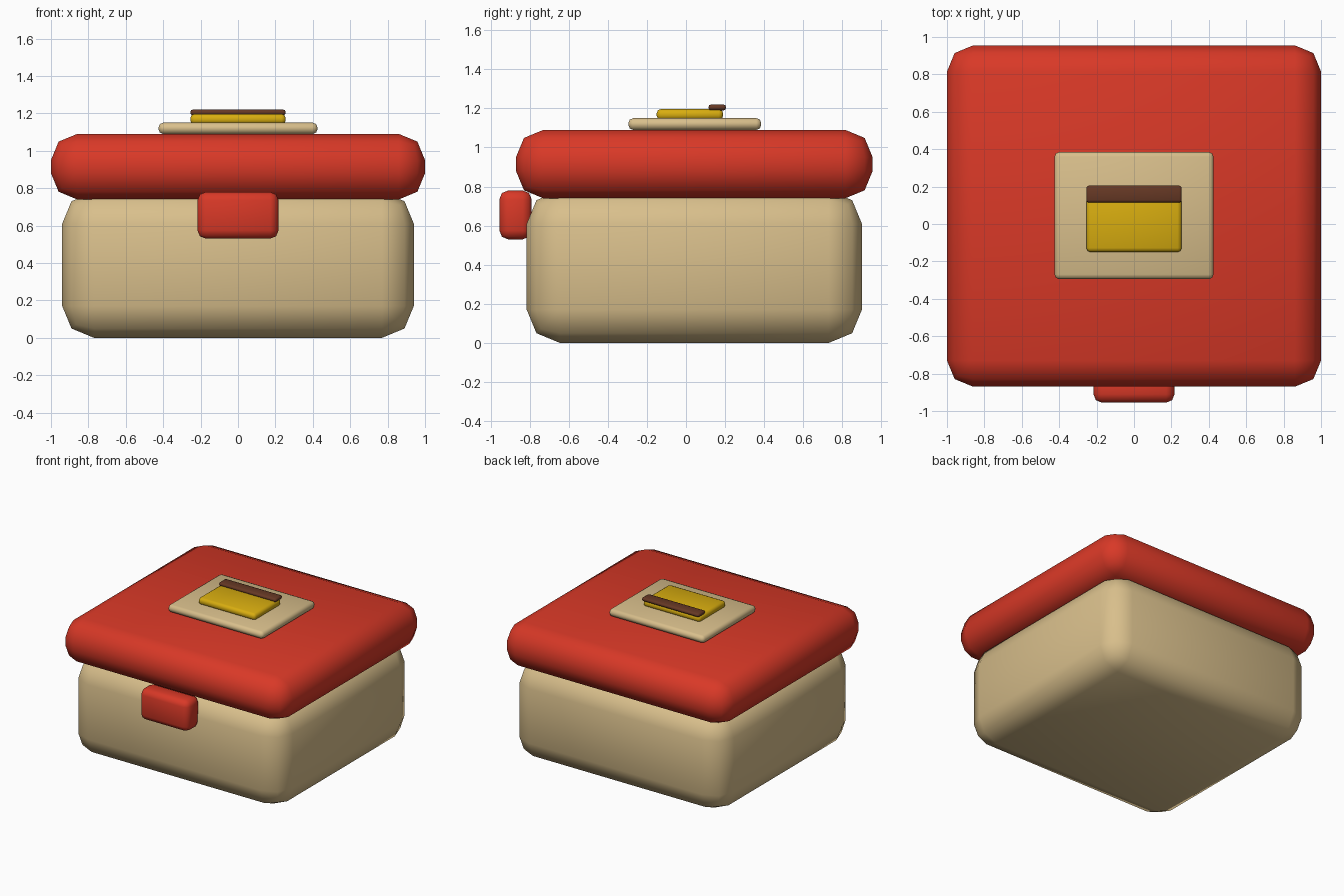
import bpy
import math
from mathutils import Vector

default = bpy.data.objects.get("Cube")
if default:
    bpy.data.objects.remove(default, do_unlink=True)


def material(name, rgb):
    mat = bpy.data.materials.new(name)
    mat.use_nodes = True
    color = (*rgb, 1.0)
    mat.diffuse_color = color
    mat.node_tree.nodes["Principled BSDF"].inputs["Base Color"].default_value = color
    return mat


red = material("red", (0.69, 0.04, 0.02))
beige = material("beige", (0.69, 0.52, 0.26))
yellow = material("yellow", (0.69, 0.42, 0.005))
brown = material("brown", (0.133, 0.04, 0.018))


def rounded_box(name, half_width, y_range, z_range, radius, mat):
    """Box centred on x with every edge rounded by a two-step bevel."""
    low = Vector((-half_width, y_range[0], z_range[0]))
    high = Vector((half_width, y_range[1], z_range[1]))
    bpy.ops.mesh.primitive_cube_add(size=1, location=(low + high) / 2)
    box = bpy.context.object
    box.name = name
    box.scale = high - low
    bpy.ops.object.transform_apply(location=False, rotation=False, scale=True)
    box.data.materials.append(mat)
    bevel = box.modifiers.new("rounding", "BEVEL")
    bevel.width = radius
    bevel.segments = 2
    bpy.ops.object.modifier_apply(modifier=bevel.name)
    bpy.ops.object.shade_smooth_by_angle(angle=math.radians(60))
    return box


# Box body and overhanging lid
rounded_box("body", 0.94, (-0.815, 0.90), (0.0, 0.78), 0.17, beige)
rounded_box("lid", 1.0, (-0.87, 0.955), (0.74, 1.09), 0.14, red)

# Front latch
rounded_box("latch", 0.217, (-0.955, -0.79), (0.53, 0.78), 0.045, red)

# Stacked emblem on the lid
rounded_box("emblem_plate", 0.425, (-0.295, 0.385), (1.09, 1.15), 0.025, beige)
rounded_box("emblem_panel", 0.255, (-0.15, 0.19), (1.14, 1.197), 0.022, yellow)
rounded_box("emblem_bar", 0.255, (0.115, 0.205), (1.19, 1.22), 0.013, brown)
